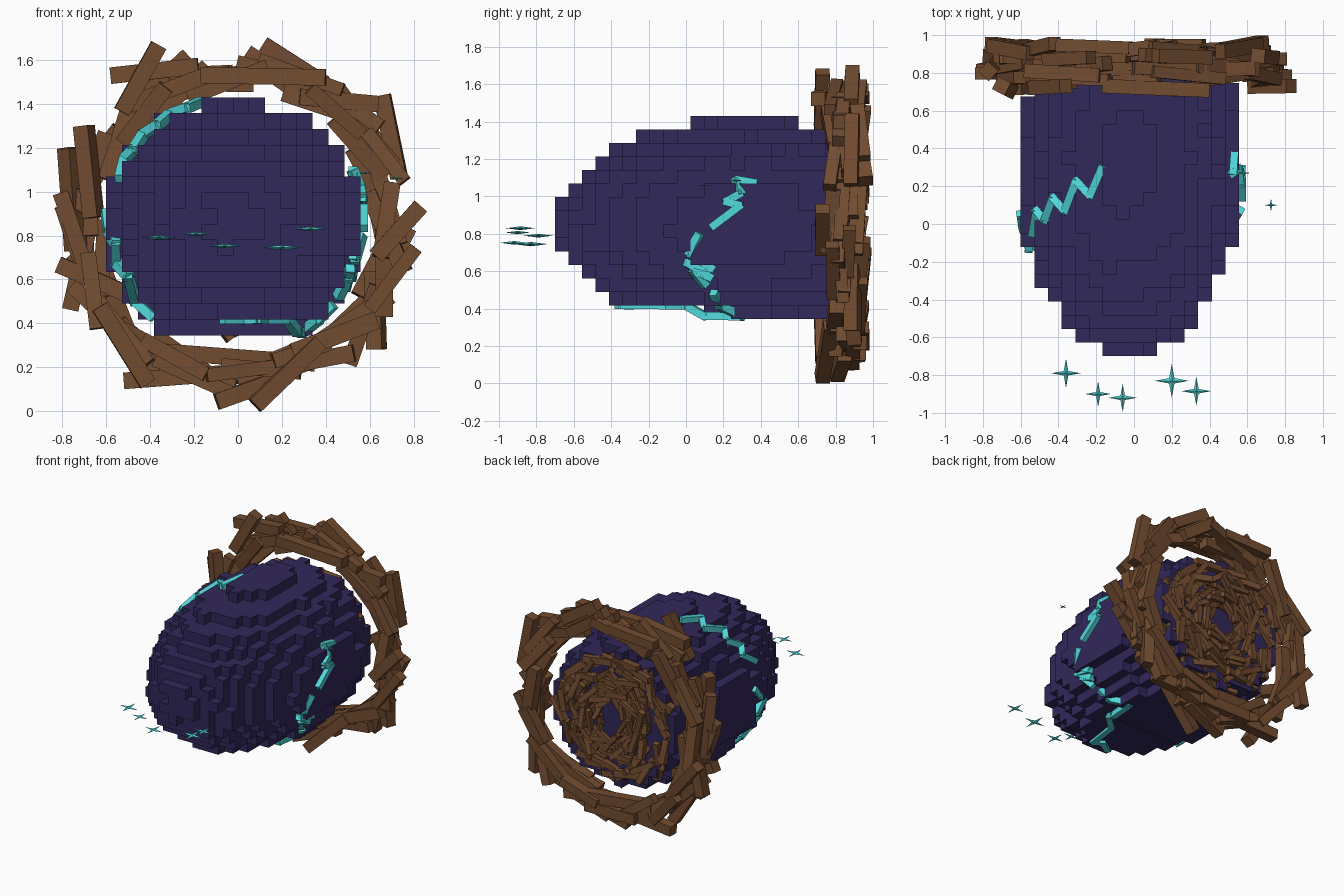
import bpy, bmesh, math, random
from mathutils import Vector, Matrix

cube = bpy.data.objects.get("Cube")
if cube:
    bpy.data.objects.remove(cube)
random.seed(7)


def material(name, rgb):
    m = bpy.data.materials.new(name)
    m.use_nodes = True
    m.diffuse_color = (*rgb, 1)
    m.node_tree.nodes["Principled BSDF"].inputs["Base Color"].default_value = (*rgb, 1)
    return m


PURPLE = material("dark purple", (0.031, 0.021, 0.102))
BROWN = material("wood brown", (0.17, 0.073, 0.03))
TEAL = material("glowing teal", (0.085, 0.7, 0.72))


def finish(bm, name, mat):
    mesh = bpy.data.meshes.new(name)
    bm.to_mesh(mesh)
    bm.free()
    mesh.materials.append(mat)
    bpy.context.collection.objects.link(bpy.data.objects.new(name, mesh))


def box(bm, matrix, size):
    bmesh.ops.create_cube(bm, size=1, matrix=matrix @ Matrix.Diagonal((*size, 1)))


def bar(bm, a, b, thick):
    run = b - a
    place = Matrix.Translation((a + b) / 2) @ run.to_track_quat('Z', 'Y').to_matrix().to_4x4()
    box(bm, place, (thick, thick, run.length + thick / 2))


# Blocky body: egg-shaped solid sampled on a grid, stepped underneath, flat behind
CELL = 0.0723
CORNER = Vector((-0.6, -0.70, 0.345))
CENTRE = Vector((-0.022, 0.31, 0.85))
RADII = Vector((0.59, 1.008, 0.563))
COUNT = (16, 22, 15)
BELLY_STEP = 11

cells = set()
for i in range(COUNT[0]):
    for j in range(COUNT[1]):
        for k in range(COUNT[2]):
            p = CORNER + Vector((i + 0.5, j + 0.5, k + 0.5)) * CELL - CENTRE
            d = sum((p[n] / RADII[n]) ** 2 for n in range(3))
            if k == 0 and j < BELLY_STEP:
                continue
            if d < 1 + random.uniform(-0.035, 0.025):
                cells.add((i, j, k))

bm = bmesh.new()
corners = {}


def corner(c):
    if c not in corners:
        corners[c] = bm.verts.new(CORNER + Vector(c) * CELL)
    return corners[c]


for cell in cells:
    for axis in range(3):
        u, v = (axis + 1) % 3, (axis + 2) % 3
        for side in (0, 1):
            near = list(cell)
            near[axis] += 2 * side - 1
            if tuple(near) in cells:
                continue
            quad = []
            for du, dv in ((0, 0), (1, 0), (1, 1), (0, 1)):
                c = list(cell)
                c[axis] += side
                c[u] += du
                c[v] += dv
                quad.append(corner(tuple(c)))
            bm.faces.new(quad if side else quad[::-1])
finish(bm, "blocky_body", PURPLE)


# Wooden planks laid around a circle, roughly along its tangent
def plank_ring(bm, mid, count, radius, spread, y_range, length, thick, tilt):
    shift = random.random()
    for n in range(count):
        a = math.tau * (n + shift + random.uniform(-0.3, 0.3)) / count
        r = radius + random.uniform(-spread, spread)
        y = random.uniform(*y_range)
        place = (Matrix.Translation((mid[0] + r * math.cos(a), y, mid[1] + r * math.sin(a)))
                 @ Matrix.Rotation(-a + random.uniform(-tilt, tilt), 4, 'Y')
                 @ Matrix.Rotation(random.uniform(-tilt, tilt) * 0.4, 4, 'X'))
        size = (thick * random.uniform(0.85, 1.2), thick * random.uniform(0.85, 1.2),
                length * random.uniform(0.75, 1.2))
        box(bm, place, size)


bm = bmesh.new()
for layer in range(4):
    y = 0.78 + 0.05 * layer
    plank_ring(bm, (0, 0.85), 16, 0.69, 0.06, (y - 0.02, y + 0.02), 0.36, 0.07, 0.35)
finish(bm, "outer_plank_ring", BROWN)

# Larger planks that stick out of the ring, each from (x, z) to (x, z)
bm = bmesh.new()
STRAYS = ((-.37, 1.65, -.52, 1.38), (-.56, 1.53, -.2, 1.57), (.13, 1.66, .38, 1.5),
          (-.15, 1.53, .38, 1.52), (.3, 1.43, .62, 1.4), (.66, 1.42, .73, 1.08),
          (.82, .92, .64, .72), (.75, .65, .6, .98), (.63, .3, .62, .62),
          (.09, .04, .36, .3), (-.08, .05, .2, .15), (-.5, .14, -.1, .17),
          (-.42, .14, -.62, .46), (-.8, .66, -.47, .52), (-.76, .48, -.66, .92),
          (-.7, 1.28, -.66, .9), (-.77, 1.18, -.74, .75), (-.33, .27, .33, .22))
for n, (x, z, x2, z2) in enumerate(STRAYS):
    y = 0.73 + 0.08 * (n % 3)
    bar(bm, Vector((x, y, z)), Vector((x2, y + random.uniform(-0.03, 0.06), z2)), 0.075)
finish(bm, "stray_planks", BROWN)

# Nest of ever smaller planks around the opening at the back
bm = bmesh.new()
for ring in range(8):
    r = 0.13 + 0.044 * ring
    plank_ring(bm, (CENTRE.x, 0.845), 16 + 3 * ring, r, 0.02,
               (0.89 - 0.012 * ring, 0.955 - 0.006 * ring), 0.09 + 0.28 * r,
               0.026 + 0.045 * r, 0.6)
finish(bm, "back_plank_nest", BROWN)


# Jagged crystal cracks that stand proud of the body
def snap(x, y, z):
    ring = math.sqrt(1 - ((y - CENTRE.y) / RADII.y) ** 2)
    flat = Vector((x - CENTRE.x, z - CENTRE.z)).normalized()
    reach = ring / math.hypot(flat.x / RADII.x, flat.y / RADII.z) + 0.012
    floor = CORNER.z + (CELL if y < CORNER.y + BELLY_STEP * CELL else 0)
    return Vector((CENTRE.x + flat.x * reach, y, max(CENTRE.z + flat.y * reach, floor)))


def crack(name, points):
    bm = bmesh.new()
    path = [snap(*p) for p in points]
    for a, b in zip(path, path[1:]):
        bar(bm, a, b, 0.042)
    finish(bm, name, TEAL)


crack("upper_crack", [(-.16, .30, 1.37), (-.23, .15, 1.37), (-.30, .23, 1.34), (-.36, .07, 1.29),
                      (-.41, .14, 1.24), (-.50, .02, 1.21), (-.47, .07, 1.12), (-.53, -.05, 1.06)])
crack("left_side_crack", [(-.58, .05, .90), (-.60, -.02, .82), (-.58, -.13, .76), (-.55, -.05, .68),
                          (-.53, -.15, .60), (-.47, .02, .50), (-.40, 0, .42)])
crack("right_side_crack_top", [(.5, .37, 1.06), (.5, .27, 1.08), (.5, .29, 1.0), (.5, .21, .96),
                               (.5, .29, .94), (.5, .14, .84)])
crack("right_side_crack_low", [(.5, .07, .80), (.5, .02, .70), (.5, .14, .62), (.5, 0, .65),
                               (.5, .13, .56), (.5, .04, .60), (.47, .1, .52)])
crack("belly_crack", [(-.06, -.36, .45), (.02, -.30, .46), (.08, -.34, .44), (.1, -.1, .41),
                      (.2, 0, .41), (.27, .1, .36), (.3, .3, .34), (.36, .18, .42), (.44, .15, .47)])


# Floating four-pointed sparkles
def sparkle(bm, x, y, z, r):
    rim = []
    for n in range(8):
        a = n * math.pi / 4
        d = r * (0.22 if n % 2 else 1)
        rim.append(bm.verts.new((x + d * math.cos(a), y + d * math.sin(a), z)))
    for h in (-0.13, 0.13):
        tip = bm.verts.new((x, y, z + h * r))
        for n in range(8):
            edge = (rim[n], rim[(n + 1) % 8])
            bm.faces.new((*(edge if h > 0 else edge[::-1]), tip))


bm = bmesh.new()
for s in ((-.36, -.79, .79, .078), (-.19, -.90, .807, .068), (-.06, -.92, .752, .075),
          (.2, -.83, .745, .09), (.33, -.885, .83, .078), (.725, .1, 1.06, .035),
          (.58, .27, 1.085, .035)):
    sparkle(bm, *s)
finish(bm, "floating_sparkles", TEAL)
